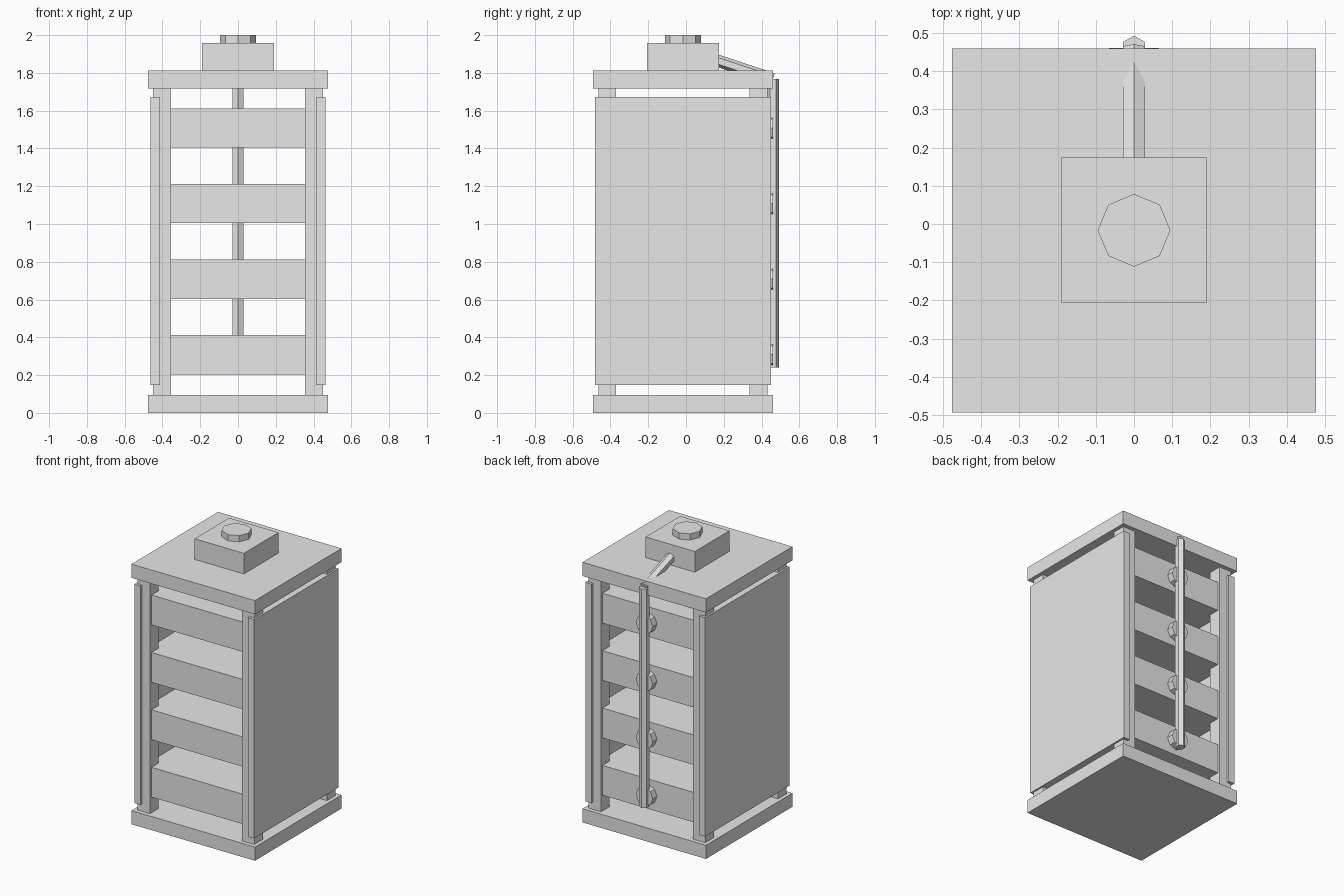
import bpy, math
from mathutils import Vector

if "Cube" in bpy.data.objects:
    bpy.data.objects.remove(bpy.data.objects["Cube"])

C = -0.0165  # y centre of the cabinet body

grey = bpy.data.materials.new("light_grey")
grey.diffuse_color = (0.8, 0.8, 0.8, 1)
grey.use_nodes = True
grey.node_tree.nodes["Principled BSDF"].inputs["Base Color"].default_value = grey.diffuse_color


def finish(name):
    ob = bpy.context.object
    ob.name = name
    ob.data.materials.append(grey)
    return ob


def box(name, x0, x1, y0, y1, z0, z1):
    """Box by extents; y is measured from the cabinet centre."""
    bpy.ops.mesh.primitive_cube_add(
        size=1, location=((x0 + x1) / 2, C + (y0 + y1) / 2, (z0 + z1) / 2))
    ob = finish(name)
    ob.scale = (x1 - x0, y1 - y0, z1 - z0)
    return ob


def rod(name, a, b, r, sides):
    """Prism from a to b with a vertex pointing up or back."""
    a, b = Vector(a), Vector(b)
    d = b - a
    bpy.ops.mesh.primitive_cylinder_add(
        vertices=sides, radius=r, depth=d.length, location=(a + b) / 2)
    ob = finish(name)
    # turn about x only, so the first vertex stays in the y-z plane
    ob.rotation_euler = (math.atan2(-d.y, d.z), 0, 0)
    return ob


# Base and roof plates
box("base_plate", -0.476, 0.476, -0.476, 0.476, 0, 0.095)
box("roof_plate", -0.476, 0.476, -0.476, 0.476, 1.717, 1.813)

# Corner posts and side panels
for sx, side in ((-1, "left"), (1, "right")):
    for sy, end in ((-1, "front"), (1, "back")):
        x, y = sx * 0.402, sy * 0.4
        box(f"{end}_{side}_post", x - 0.048, x + 0.048,
            y - 0.047, y + 0.047, 0.095, 1.717)
    px = sx * 0.438
    box(f"{side}_panel", px - 0.024, px + 0.024, -0.466, 0.466, 0.148, 1.673)

# Stacked units, each with a round connector on the back
for i in range(4):
    z = 0.308 + 0.4 * i
    box(f"unit_{i + 1}", -0.41, 0.41, -0.43, 0.43, z - 0.104, z + 0.104)
    rod(f"connector_{i + 1}", (0, 0.405, z), (0, 0.46, z), 0.066, 8)

# Roof box and cap
box("roof_box", -0.19, 0.19, -0.19, 0.19, 1.813, 1.957)
rod("roof_cap", (0, C, 1.9), (0, C, 2.0), 0.095, 8)

# Cable: sloping run through the roof, then straight down the back
rod("sloping_cable", (0, 0.1, 1.887), (0, 0.46, 1.767), 0.0325, 6)
rod("back_cable", (0, 0.46, 0.24), (0, 0.46, 1.767), 0.0325, 6)
